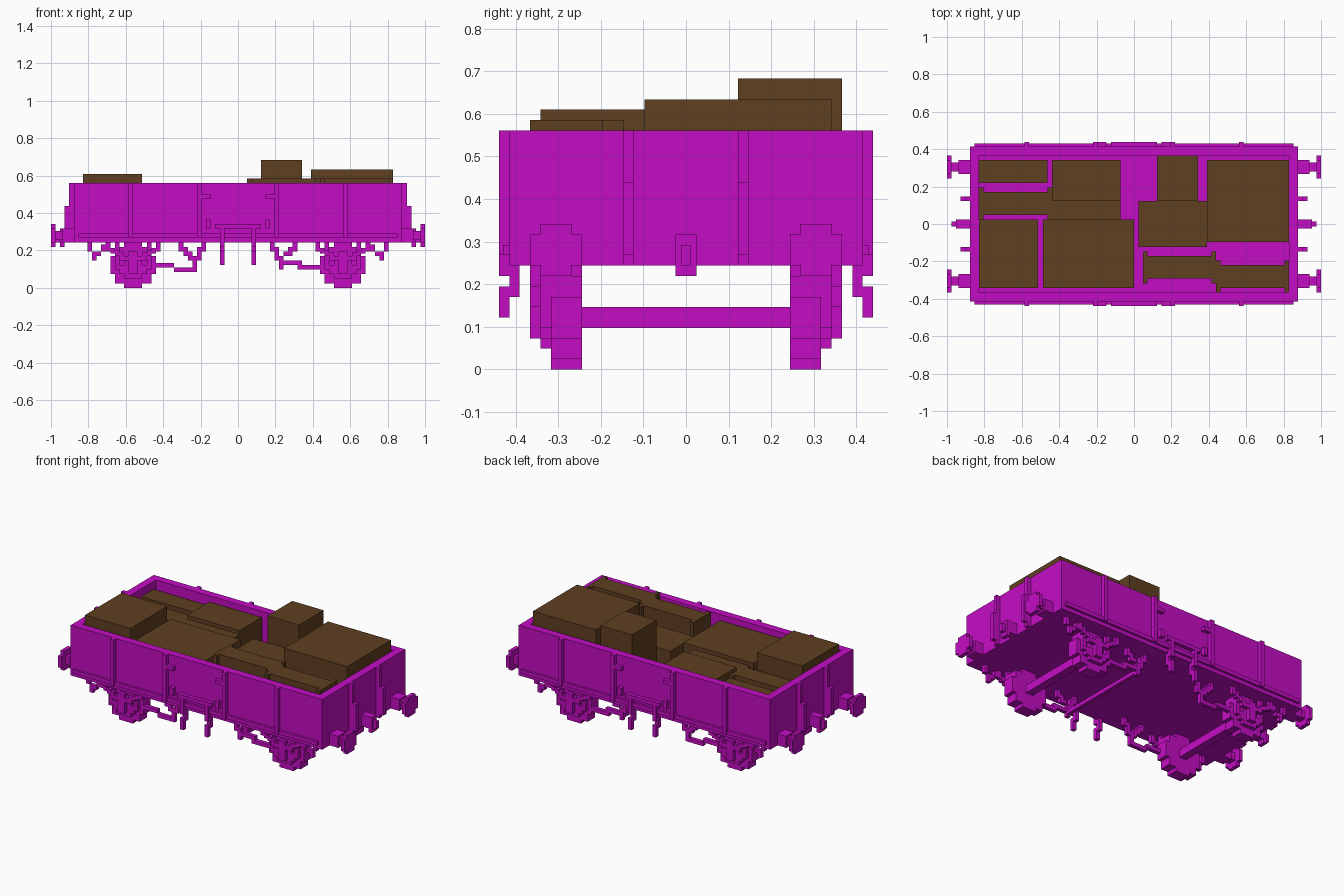
import bpy, bmesh

if "Cube" in bpy.data.objects:
    bpy.data.objects.remove(bpy.data.objects["Cube"])

U = 1 / 41  # edge length of one grid cell


def material(name, col):
    m = bpy.data.materials.new(name)
    m.diffuse_color = (*col, 1)
    m.use_nodes = True
    m.node_tree.nodes["Principled BSDF"].inputs["Base Color"].default_value = m.diffuse_color
    return m


PAINT = material("magenta paint", (0.552, 0.004, 0.552))
LOAD = material("brown cargo", (0.112, 0.050, 0.015))


def boxes(name, cells, mat=PAINT, mx=False, my=False):
    """One object of cell-aligned boxes (x0,x1,y0,y1,z0,z1), optionally mirrored."""
    bm = bmesh.new()
    for x0, x1, y0, y1, z0, z1 in cells:
        for sx in ((1, -1) if mx else (1,)):
            for sy in ((1, -1) if my else (1,)):
                vs = bmesh.ops.create_cube(bm, size=1)["verts"]
                for v in vs:
                    v.co.x = sx * (x1 if v.co.x > 0 else x0) * U
                    v.co.y = sy * (y1 if v.co.y > 0 else y0) * U
                    v.co.z = (z1 if v.co.z > 0 else z0) * U
    bmesh.ops.recalc_face_normals(bm, faces=bm.faces)
    me = bpy.data.meshes.new(name)
    bm.to_mesh(me)
    bm.free()
    me.materials.append(mat)
    ob = bpy.data.objects.new(name, me)
    bpy.context.collection.objects.link(ob)
    return ob


# Open wagon body
boxes("floor", [(-34, 34, -15, 15, 10, 11.5)])
boxes("side_wall", [(-36, 36, 15, 17, 10, 23)], my=True)
boxes("end_wall", [(34, 36, -15, 15, 10, 23)], mx=True)

# Side rail, posts and door fittings
boxes("side_rail", [(-35, 35, 17, 17.6, 11, 12)], my=True)
boxes("side_post", [(8, 9, 17, 18, 11, 23), (23, 24, 17, 18, 11, 23)], mx=True, my=True)
boxes("door_catch", [(6, 8, 17, 18, 19.5, 20.5), (6, 7, 17, 18, 13, 15)], mx=True, my=True)
boxes("door_strip", [(-5, 5, 17, 18, 13, 14)], my=True)
boxes("door_hanger", [(3, 4, 17, 18, 9, 13), (3, 4, 16, 17, 7, 10),
                      (3, 4, 17, 18, 5, 8)], mx=True, my=True)

# End posts, thicker in the lower half, and central drawhook
boxes("end_post", [(36, 37, 5, 6, 10, 23), (37, 38, 5, 6, 11, 18)], mx=True, my=True)
boxes("drawhook", [(36, 38, -1, 1, 10, 13), (38, 39, -1, 1, 9, 13),
                   (39, 40, -.5, .5, 10, 12)], mx=True)

# Buffers: stepped head, shaft and base
boxes("buffer_head", [(40, 41, 10, 15, 10, 13), (40, 41, 11, 14, 9, 14)], mx=True, my=True)
boxes("buffer_shaft", [(37, 40, 11.5, 13.5, 10.5, 12.5), (36, 38.5, 11, 14, 10, 13)],
      mx=True, my=True)

# Wheelsets: stepped discs centred five cells up
C = 23
wheel = [(C - w, C + w, 10, 13, 5 - h, 5 + h) for w, h in ((2, 5), (4, 4), (5, 2))]
boxes("wheel", wheel, mx=True, my=True)
boxes("axle", [(C - 1, C + 1, -10, 10, 4, 6)], mx=True)

# Axle boxes, guards and stepped leaf springs
boxes("axle_box", [(C - 2, C + 2, 13, 14, 2, 7), (C - 1, C + 1, 14, 15, 3, 6)],
      mx=True, my=True)
boxes("axle_guard", [(C - 4, C - 3, 13, 14, 4, 10), (C + 3, C + 4, 13, 14, 4, 10),
                     (C - 3, C + 3, 13, 14, 3, 5)], mx=True, my=True)
spring = [(C - 3, C + 3, 14, 15, 6, 7), (C - 1, C + 1, 14, 15, 7, 8)]
for s in (-1, 1):
    for i, z in ((2, 6.5), (3, 7), (4, 7.5), (5, 8)):
        a, b = C + s * i, C + s * (i + 1)
        spring.append((min(a, b), max(a, b), 14, 15, z, z + 1.2))
    spring.append((C + s * 5.5 - .5, C + s * 5.5 + .5, 14, 15, 9, 11))
boxes("leaf_spring", spring, mx=True, my=True)

# Stepped brackets outside the wheels
boxes("step_bracket", [(28, 29, 14, 15, 9, 10), (29, 30, 14, 15, 8, 9.5),
                       (30, 32, 14, 15, 7, 8), (31, 32, 14, 15, 6, 8),
                       (32, 33, 14, 15, 8, 10)], mx=True, my=True)

# Brake levers, different at each end
boxes("left_brake_lever", [(-19, -14, 12, 13, 4.5, 5.5), (-14, -9, 12, 13, 3.5, 4.5),
                           (-10, -9, 12, 13, 4, 7), (-9, -8, 12, 13, 6, 9),
                           (-12, -11, 12, 13, 7, 9), (-11, -10, 12, 13, 6, 8),
                           (-13, -12, 12, 13, 8, 10), (-8, -7, 12, 13, 8, 10)], my=True)
boxes("right_brake_lever", [(9, 10, 12, 13, 4, 7), (10, 14, 12, 13, 5, 6),
                            (13, 18, 12, 13, 4, 5), (8, 9, 12, 13, 6, 9),
                            (7, 8, 12, 13, 8, 10), (10, 11, 12, 13, 7, 8),
                            (11, 12, 12, 13, 7, 9), (12, 13, 12, 13, 8, 10)], my=True)
boxes("brake_rod", [(9, 10, -12, 12, 4.5, 5.5)])

# Cargo blocks resting on the floor
F = 11.5
for name, c in {
    "rear_left_crate": (-34, -19, 9, 14, F, 21),
    "rear_middle_crate": (-18, -3, 5, 14, F, 22),
    "middle_filler_crate": (-18, -3, 1, 5, F, 21),
    "front_middle_crate": (-20, 0, -14, 1, F, 22),
    "front_left_crate": (-34, -21, -14, 1, F, 25),
    "tall_crate": (5, 14, 5, 15, F, 28),
    "large_right_crate": (16, 34, -4, 14, F, 26),
    "centre_crate": (1, 16, -5, 5, F, 21),
}.items():
    boxes(name, [c], LOAD)


# Cargo beams with flanged ends
def beam(name, x0, x1, yc, top):
    boxes(name, [(x0, x1, yc - 2.5, yc + 2.5, F, top),
                 (x0, x0 + 1, yc - 3.5, yc + 3.5, F, top),
                 (x1 - 1, x1, yc - 3.5, yc + 3.5, F, top)], LOAD)


beam("rear_left_beam", -34, -18, 4.5, 21)
beam("front_beam", 2, 18, -9.5, 24)
beam("front_right_beam", 18, 34, -11.5, 24)
